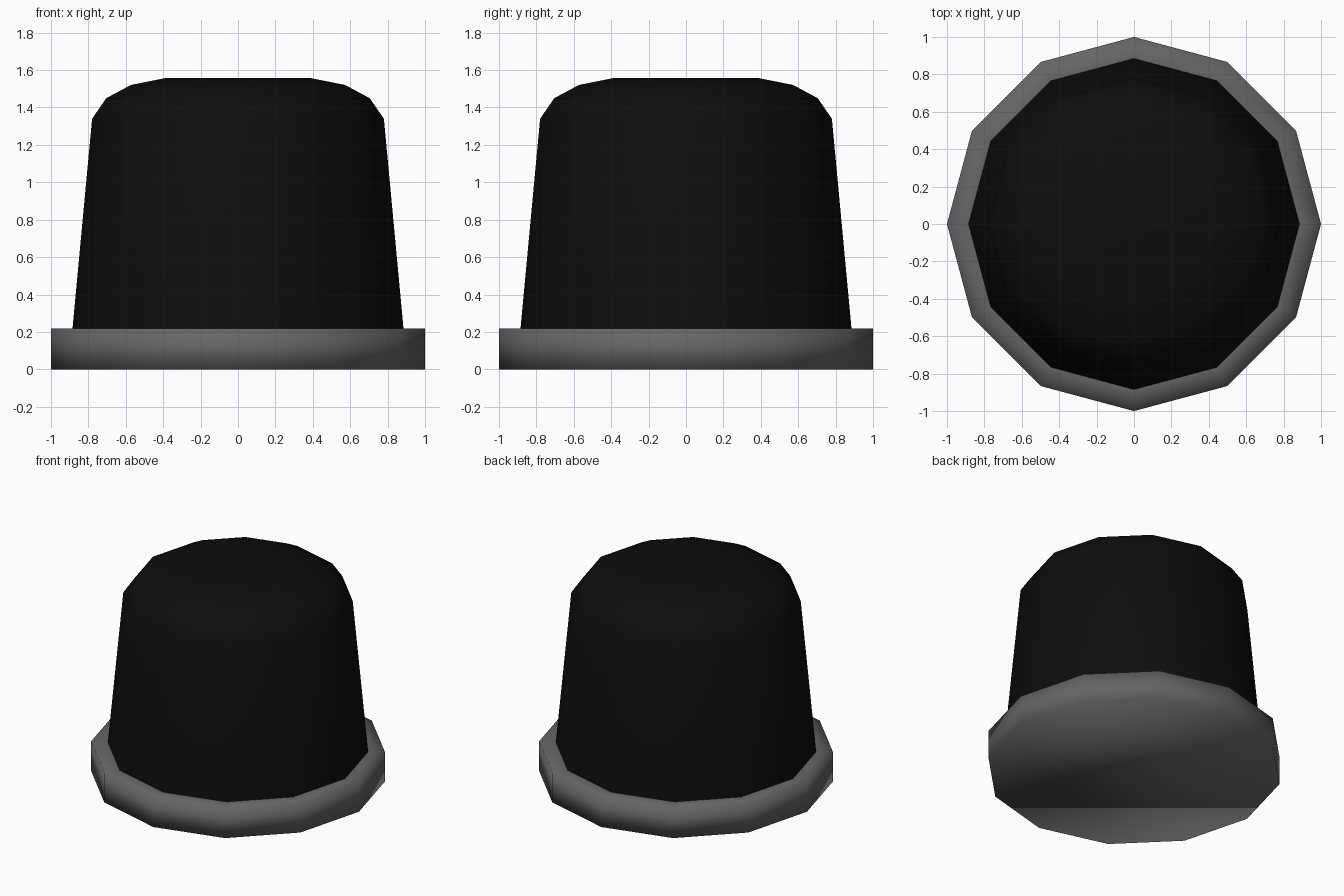
import bpy, bmesh
from math import sin, cos, pi

if "Cube" in bpy.data.objects:
    bpy.data.objects.remove(bpy.data.objects["Cube"])

SIDES = 12


def lathe(name, profile, color, cap_start=False, cap_end=False):
    """Revolve (radius, height) points, listed from bottom to top, around z."""
    bm = bmesh.new()
    rings = [[bm.verts.new((r * cos(2 * pi * i / SIDES), r * sin(2 * pi * i / SIDES), z))
              for i in range(SIDES)] for r, z in profile]
    for a, b in zip(rings, rings[1:]):
        for i in range(SIDES):
            j = (i + 1) % SIDES
            bm.faces.new((a[i], a[j], b[j], b[i]))
    if cap_start:
        bm.faces.new(rings[0][::-1])
    if cap_end:
        bm.faces.new(rings[-1])
    for f in bm.faces:
        f.smooth = True
    mesh = bpy.data.meshes.new(name)
    bm.to_mesh(mesh)
    bm.free()
    mat = bpy.data.materials.new(name + "_colour")
    mat.diffuse_color = (*color, 1)
    mat.use_nodes = True
    mat.node_tree.nodes["Principled BSDF"].inputs["Base Color"].default_value = mat.diffuse_color
    mesh.materials.append(mat)
    obj = bpy.data.objects.new(name, mesh)
    bpy.context.collection.objects.link(obj)
    return obj


# Flat grey base plate with a rim around the dome
lathe("base_plate", [(1, 0), (1, 0.217), (0.885, 0.217)], (0.13, 0.13, 0.13), cap_start=True)

# Black tapered dome with a rounded shoulder and flat top
lathe("dome", [(0.885, 0.217), (0.78, 1.34), (0.704, 1.45), (0.573, 1.52), (0.39, 1.557)],
      (0.004, 0.004, 0.004), cap_end=True)
